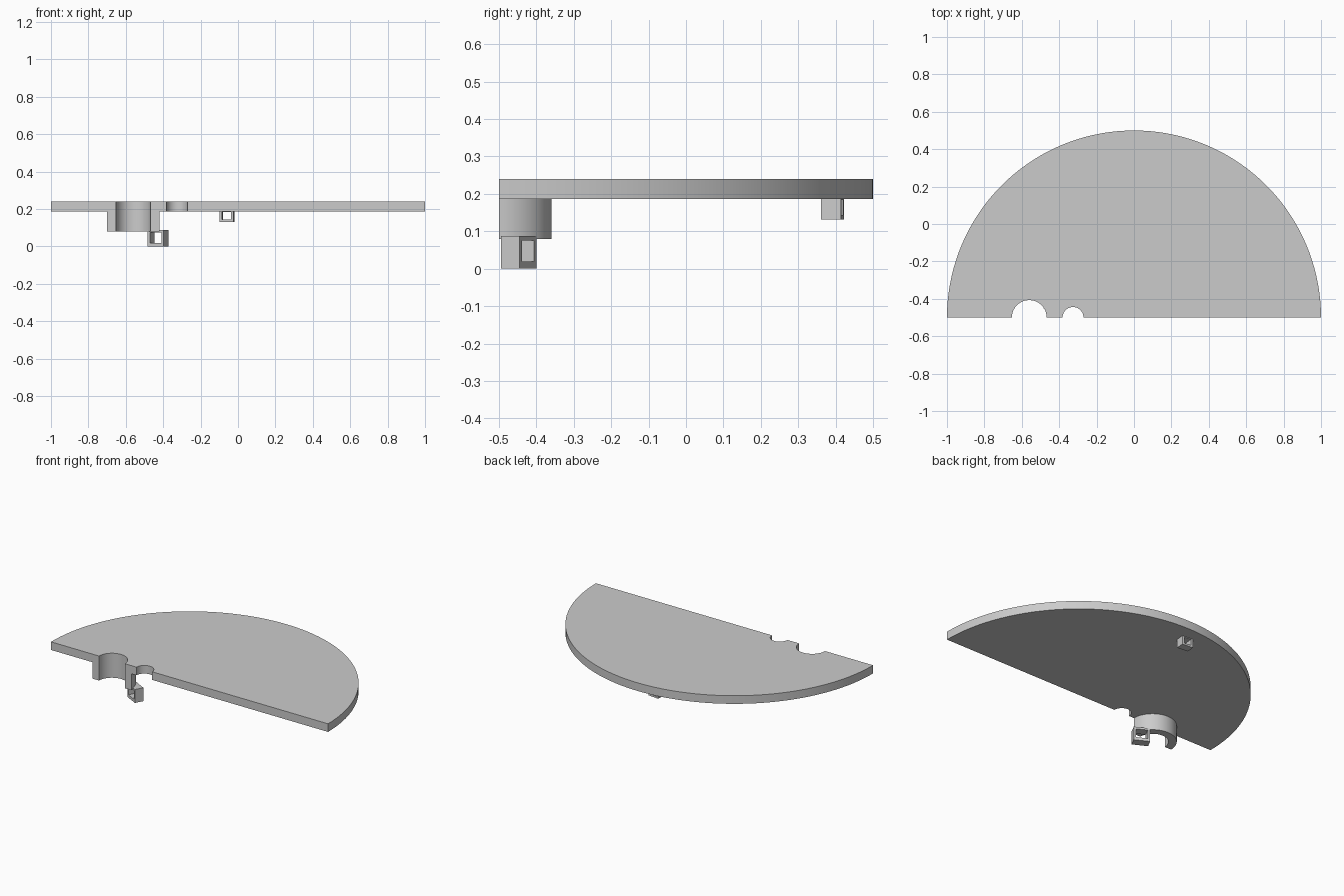
import bpy, bmesh, math
from mathutils import Matrix

if "Cube" in bpy.data.objects:
    bpy.data.objects.remove(bpy.data.objects["Cube"], do_unlink=True)

GREY = (0.6, 0.6, 0.6, 1)
mat = bpy.data.materials.new("plain grey")
mat.use_nodes = True
mat.diffuse_color = GREY
mat.node_tree.nodes["Principled BSDF"].inputs["Base Color"].default_value = GREY

CUT_Y = -0.5          # straight front edge of the half disc
PLATE_BOTTOM, PLATE_TOP = 0.187, 0.24
HUB_X, HUB_R = -0.56, 0.093


def half_circle(x, r, steps, reverse=False):
    """Half circle on the straight edge, from +x round to -x."""
    pts = [(x + r * math.cos(math.pi * i / steps),
            CUT_Y + r * math.sin(math.pi * i / steps)) for i in range(steps + 1)]
    return pts[::-1] if reverse else pts


def finish(name, bm):
    bmesh.ops.recalc_face_normals(bm, faces=bm.faces)
    mesh = bpy.data.meshes.new(name)
    bm.to_mesh(mesh)
    bm.free()
    mesh.materials.append(mat)
    obj = bpy.data.objects.new(name, mesh)
    bpy.context.collection.objects.link(obj)
    bpy.ops.object.select_all(action='DESELECT')
    obj.select_set(True)
    bpy.context.view_layer.objects.active = obj
    bpy.ops.object.shade_smooth_by_angle(angle=math.radians(30))
    return obj


def extrude_outline(name, pts, z0, z1):
    bm = bmesh.new()
    face = bm.faces.new([bm.verts.new((x, y, z0)) for x, y in pts])
    new = bmesh.ops.extrude_face_region(bm, geom=[face], use_keep_orig=True)["geom"]
    top = [v for v in new if isinstance(v, bmesh.types.BMVert)]
    bmesh.ops.translate(bm, verts=top, vec=(0, 0, z1 - z0))
    return finish(name, bm)


def loop_block(name, centre, angle, width, depth, z0, z1, hole_w, hole_z0, hole_z1):
    """Block with a rectangular tunnel running along its depth."""
    bm = bmesh.new()

    def rect(w, a, b, y):
        return [bm.verts.new((x * w / 2, y, z))
                for x, z in ((-1, a), (1, a), (1, b), (-1, b))]

    outer = [rect(width, z0, z1, s * depth / 2) for s in (-1, 1)]
    inner = [rect(hole_w, hole_z0, hole_z1, s * depth / 2) for s in (-1, 1)]
    for a, b in ((outer[0], inner[0]), (inner[0], inner[1]),
                 (inner[1], outer[1]), (outer[1], outer[0])):
        for i in range(4):
            j = (i + 1) % 4
            bm.faces.new((a[i], a[j], b[j], b[i]))
    turn = Matrix.Rotation(math.radians(angle), 4, 'Z')
    bm.transform(Matrix.Translation((*centre, 0)) @ turn)
    return finish(name, bm)


# half disc with two round notches in its straight edge
outline = (half_circle(0, 1, 72) + half_circle(HUB_X, HUB_R, 32, True)
           + half_circle(-0.326, 0.056, 24, True))
extrude_outline("half_disc_plate", outline, PLATE_BOTTOM, PLATE_TOP)

# half-round collar below the larger notch
collar = half_circle(HUB_X, 0.141, 32) + half_circle(HUB_X, HUB_R, 32, True)
extrude_outline("half_collar", collar, 0.08, PLATE_BOTTOM)

# tunnelled loops: one under the collar, one under the plate's rear
loop_block("collar_loop", (-0.428, -0.4475), -27.5, 0.0975, 0.056,
           0, 0.088, 0.069, 0.019, 0.075)
loop_block("rear_loop", (-0.059, 0.3915), -6, 0.075, 0.053,
           0.131, PLATE_BOTTOM + 0.005, 0.047, 0.143, 0.183)
